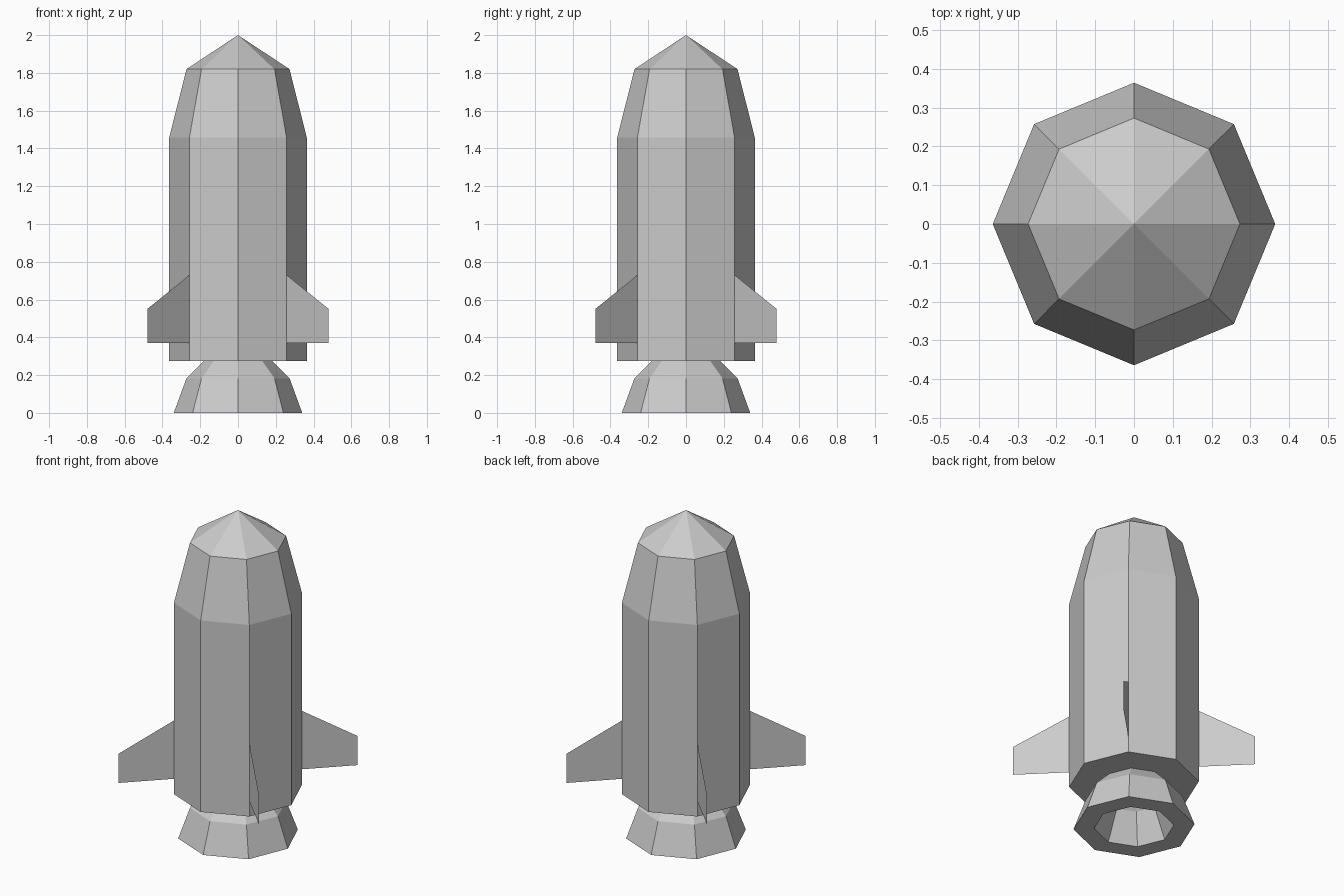
import bpy, bmesh
from math import cos, sin, pi

if "Cube" in bpy.data.objects:
    bpy.data.objects.remove(bpy.data.objects["Cube"])

SIDES = 8


def make_object(name, bm):
    mesh = bpy.data.meshes.new(name)
    bm.to_mesh(mesh)
    bm.free()
    obj = bpy.data.objects.new(name, mesh)
    bpy.context.collection.objects.link(obj)
    return obj


def lathe(name, profile):
    """Revolve a (radius, z) profile into a flat-faced octagonal shell."""
    bm = bmesh.new()
    rings = []
    for r, z in profile:
        n = SIDES if r > 0 else 1
        rings.append([bm.verts.new((r * cos(2 * pi * i / SIDES),
                                    r * sin(2 * pi * i / SIDES), z)) for i in range(n)])
    for a, b in zip(rings, rings[1:]):
        for i in range(SIDES):
            j = (i + 1) % SIDES
            quad = [a[i % len(a)], a[j % len(a)], b[j % len(b)], b[i % len(b)]]
            bm.faces.new(list(dict.fromkeys(quad)))
    bmesh.ops.recalc_face_normals(bm, faces=bm.faces)
    return make_object(name, bm)


# Hull with tapered shoulder, pointed nose and closed base
lathe("hull", [(0, 0.275), (0.364, 0.275), (0.364, 1.457), (0.273, 1.82), (0, 2.0)])

# Thick-walled engine nozzle, open at the bottom
lathe("nozzle", [(0.182, 0.275), (0.273, 0.183), (0.34, 0),
                 (0.224, 0), (0.15, 0.183), (0.065, 0.275)])

# Four paper-thin fins on the diagonal hull edges
FIN = [(0.364, 0.37), (0.679, 0.37), (0.679, 0.55), (0.364, 0.73)]
for k in range(4):
    angle = pi / 4 + k * pi / 2
    bm = bmesh.new()
    bm.faces.new([bm.verts.new((r * cos(angle), r * sin(angle), z)) for r, z in FIN])
    make_object(f"fin_{k + 1}", bm)
